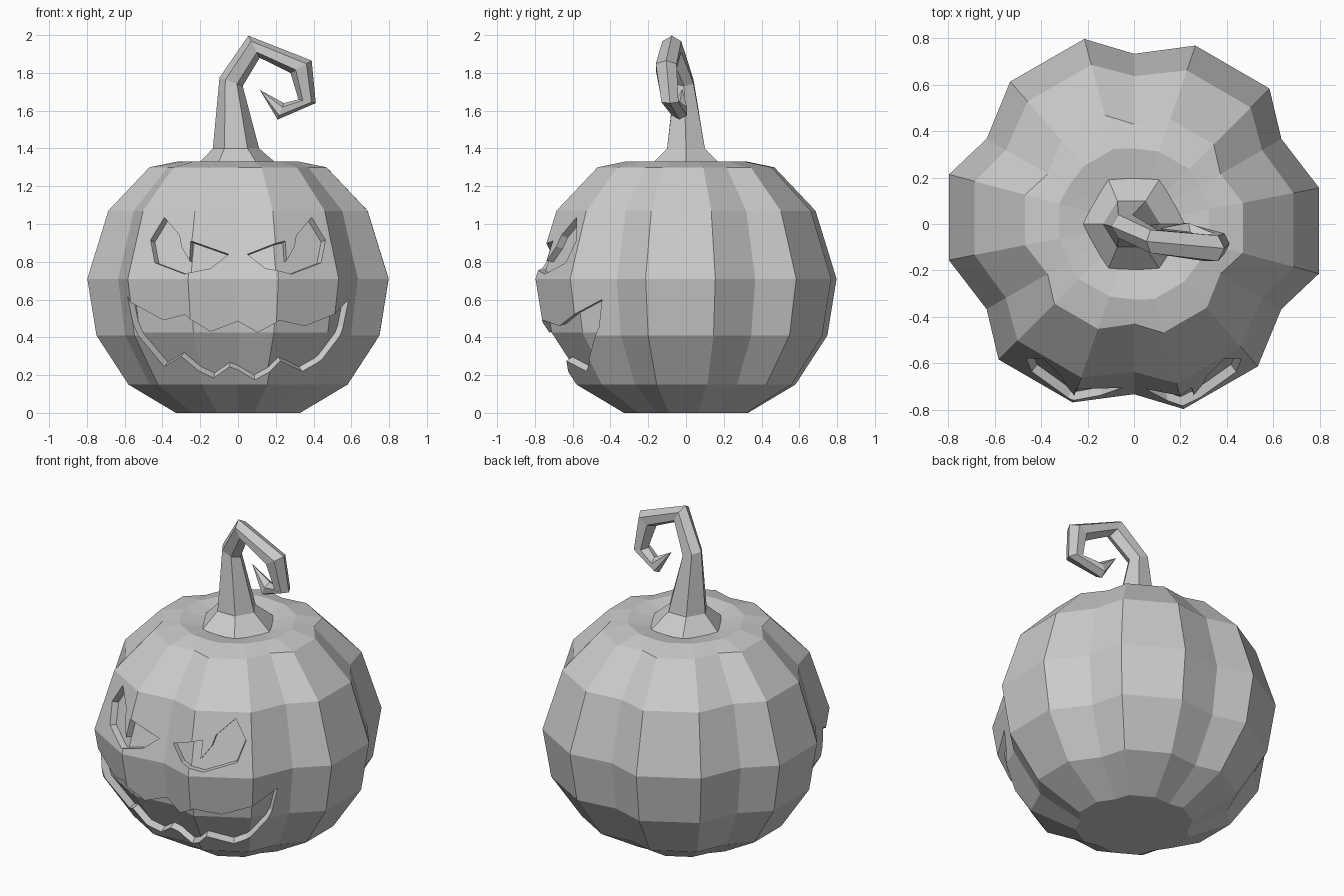
import bpy, bmesh
from math import cos, sin, radians
from mathutils import Vector
from mathutils.bvhtree import BVHTree

cube = bpy.data.objects.get("Cube")
if cube:
    bpy.data.objects.remove(cube, do_unlink=True)

grey = bpy.data.materials.new("plain_grey")
grey.use_nodes = True
grey.diffuse_color = (0.6, 0.6, 0.6, 1)
grey.node_tree.nodes["Principled BSDF"].inputs["Base Color"].default_value = (0.6, 0.6, 0.6, 1)

CORE = Vector((0, 0, 0.7))   # carving walls aim at this point
DEPTH = 0.95                 # carved floor is the shell at this scale


def make_object(name, bm):
    bmesh.ops.recalc_face_normals(bm, faces=bm.faces)
    mesh = bpy.data.meshes.new(name)
    bm.to_mesh(mesh)
    bm.free()
    mesh.materials.append(grey)
    obj = bpy.data.objects.new(name, mesh)
    bpy.context.collection.objects.link(obj)
    return obj


def loft(name, rings):
    """Skin a stack of equal-length rings and cap both ends."""
    bm = bmesh.new()
    rows = [[bm.verts.new(p) for p in ring] for ring in rings]
    n = len(rows[0])
    for a, b in zip(rows, rows[1:]):
        for i in range(n):
            j = (i + 1) % n
            bm.faces.new((a[i], a[j], b[j], b[i]))
    bm.faces.new(rows[0])
    bm.faces.new(rows[-1])
    return make_object(name, bm)


def subtract(target, cutter):
    mod = target.modifiers.new("cut", 'BOOLEAN')
    mod.operation = 'DIFFERENCE'
    mod.solver = 'EXACT'
    mod.object = cutter
    bpy.context.view_layer.objects.active = target
    bpy.ops.object.modifier_apply(modifier=mod.name)


# Lobed body: each of six lobes has a valley and two ridges
def body_ring(z, ridge, valley):
    ring = []
    for k in range(6):
        for turn, r in ((-30, valley), (-15, ridge), (11, ridge * 0.985)):
            a = radians(60 * k + turn)
            ring.append(Vector((r * cos(a), r * sin(a), z)))
    return ring


profile = [(0, 0.34, 0.31), (0.15, 0.60, 0.54), (0.41, 0.775, 0.69),
           (0.71, 0.825, 0.733), (1.07, 0.71, 0.637), (1.30, 0.485, 0.43),
           (1.33, 0.335, 0.325), (1.305, 0.2, 0.2)]
rings = [body_ring(*row) for row in profile]
body = loft("pumpkin_body", rings)
core = loft("carving_floor", [[CORE + (p - CORE) * DEPTH for p in r] for r in rings])

# Face outlines, as (x, z) on the front
eye = [(-.463, .915), (-.39, 1.035), (-.31, .94), (-.30, .88), (-.257, .805),
       (-.25, .91), (-.05, .84), (-.145, .765), (-.283, .735), (-.44, .795)]
nose = [(0, .73), (-.075, .57), (.08, .57)]
mouth = [(-.585, .615), (-.395, .49), (-.28, .52), (-.145, .43), (0, .485),
         (.105, .425), (.215, .49), (.355, .46), (.585, .60), (.555, .45),
         (.42, .265), (.34, .22), (.225, .275), (.09, .175), (-.045, .245),
         (-.13, .185), (-.30, .30), (-.39, .245), (-.535, .425)]
outlines = {"right_eye": eye, "left_eye": [(-x, z) for x, z in eye],
            "nose": nose, "mouth": mouth}

# Carve each outline radially down to the inner shell
bm = bmesh.new()
bm.from_mesh(body.data)
surface = BVHTree.FromBMesh(bm)
bm.free()
for name, outline in outlines.items():
    rays = []
    for x, z in outline:
        hit = surface.ray_cast(Vector((x, -3, z)), Vector((0, 1, 0)))[0]
        d = hit - CORE
        rays.append(d / -d.y)
    cutter = loft(name + "_cutter", [[CORE + d * t for d in rays] for t in (0.25, 1.2)])
    subtract(cutter, core)
    subtract(body, cutter)
    bpy.data.objects.remove(cutter, do_unlink=True)
bpy.data.objects.remove(core, do_unlink=True)

# Curled stem: outer (x, z), inner (x, z), y centre, half depth
stations = [((-.228, 1.30), (.228, 1.30), 0, .20),
            ((-.133, 1.40), (.112, 1.40), 0, .10),
            ((-.098, 1.775), (.025, 1.73), -.01, .05),
            ((.055, 1.997), (.115, 1.88), -.075, .05),
            ((.39, 1.865), (.278, 1.80), -.105, .055),
            ((.412, 1.64), (.32, 1.66), -.085, .045),
            ((.21, 1.553), (.243, 1.64), -.035, .04),
            ((.114, 1.712), (.118, 1.708), -.02, .002)]
stem_rings = []
for outer, inner, y, half in stations:
    a, b = Vector((outer[0], y, outer[1])), Vector((inner[0], y, inner[1]))
    side = Vector((0, half, 0))
    q1, q3 = a.lerp(b, 0.25), a.lerp(b, 0.75)
    stem_rings.append([a, q1 - side, q3 - side, b, q3 + side, q1 + side])
loft("curled_stem", stem_rings)
